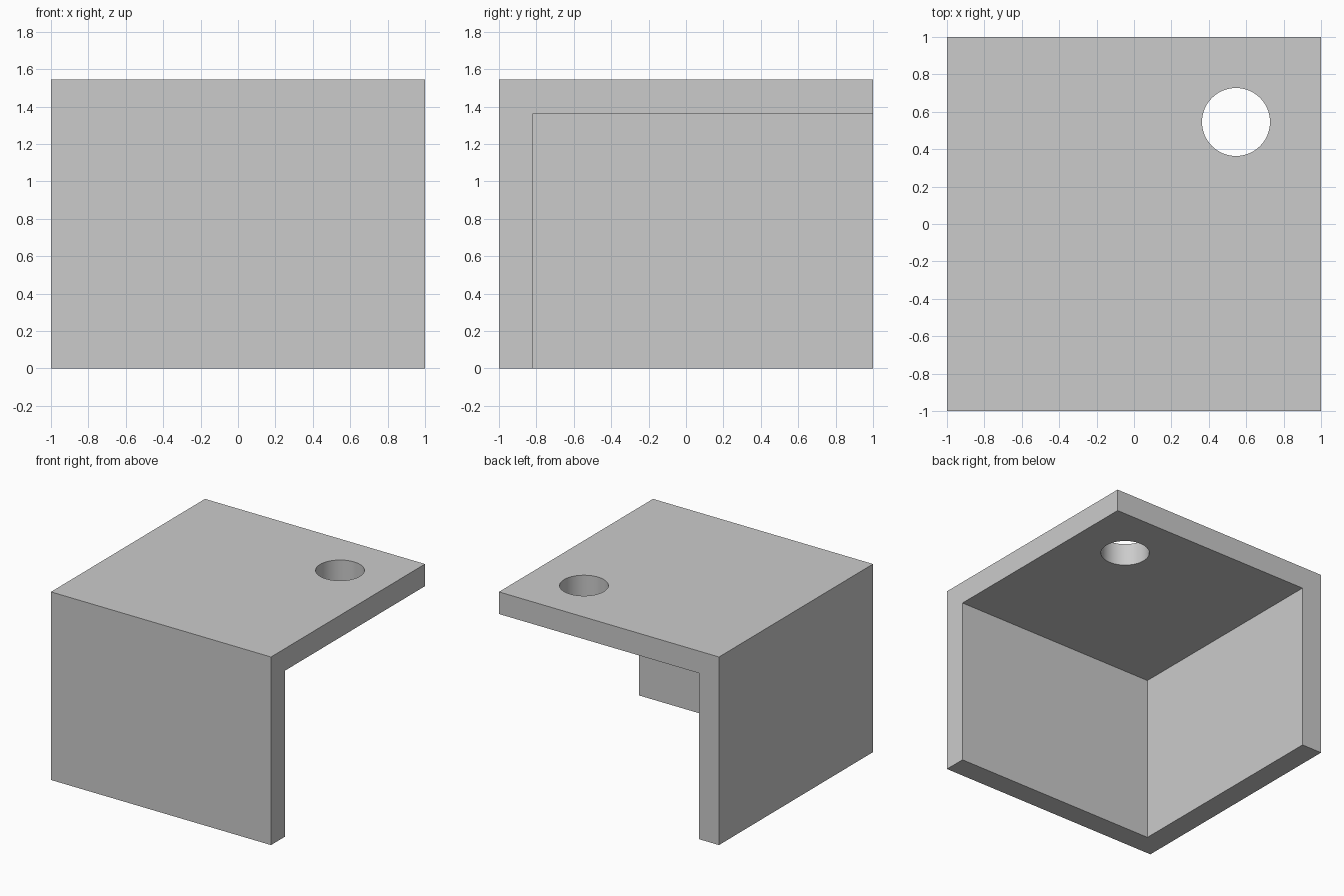
import bpy
from math import radians

if "Cube" in bpy.data.objects:
    bpy.data.objects.remove(bpy.data.objects["Cube"], do_unlink=True)

UNIT = 2 / 11            # wall thickness
HEIGHT = 8.5 * UNIT
HOLE_CENTRE = 1 - 2.5 * UNIT

grey = bpy.data.materials.new("light_grey")
grey.use_nodes = True
grey.diffuse_color = (0.6, 0.6, 0.6, 1)
grey.node_tree.nodes["Principled BSDF"].inputs["Base Color"].default_value = (0.6, 0.6, 0.6, 1)


def box(name, low, high):
    """Box spanning two opposite corners."""
    centre = [(a + b) / 2 for a, b in zip(low, high)]
    bpy.ops.mesh.primitive_cube_add(size=1, location=centre)
    obj = bpy.context.object
    obj.name = name
    obj.scale = [b - a for a, b in zip(low, high)]
    bpy.ops.object.transform_apply(location=True, rotation=False, scale=True)
    obj.data.materials.append(grey)
    return obj


def cut(target, cutter):
    """Subtract the cutter, then discard it."""
    mod = target.modifiers.new("cut", "BOOLEAN")
    mod.operation = "DIFFERENCE"
    mod.solver = "EXACT"
    mod.object = cutter
    bpy.context.view_layer.objects.active = target
    bpy.ops.object.modifier_apply(modifier=mod.name)
    bpy.data.objects.remove(cutter, do_unlink=True)


# Solid block, hollowed to leave the top, the front wall and one side wall
bracket = box("corner_bracket", (-1, -1, 0), (1, 1, HEIGHT))
inner = UNIT - 1
cut(bracket, box("cavity_cutter", (inner, inner, -1), (2, 2, HEIGHT - UNIT)))

# Round hole through the top plate
bpy.ops.mesh.primitive_cylinder_add(vertices=64, radius=UNIT, depth=1,
                                    location=(HOLE_CENTRE, HOLE_CENTRE, HEIGHT))
hole = bpy.context.object
hole.name = "hole_cutter"
hole.data.materials.append(grey)
cut(bracket, hole)

# Smooth hole wall, sharp outer edges
bpy.ops.object.select_all(action="DESELECT")
bracket.select_set(True)
bpy.context.view_layer.objects.active = bracket
bpy.ops.object.shade_smooth_by_angle(angle=radians(30))
